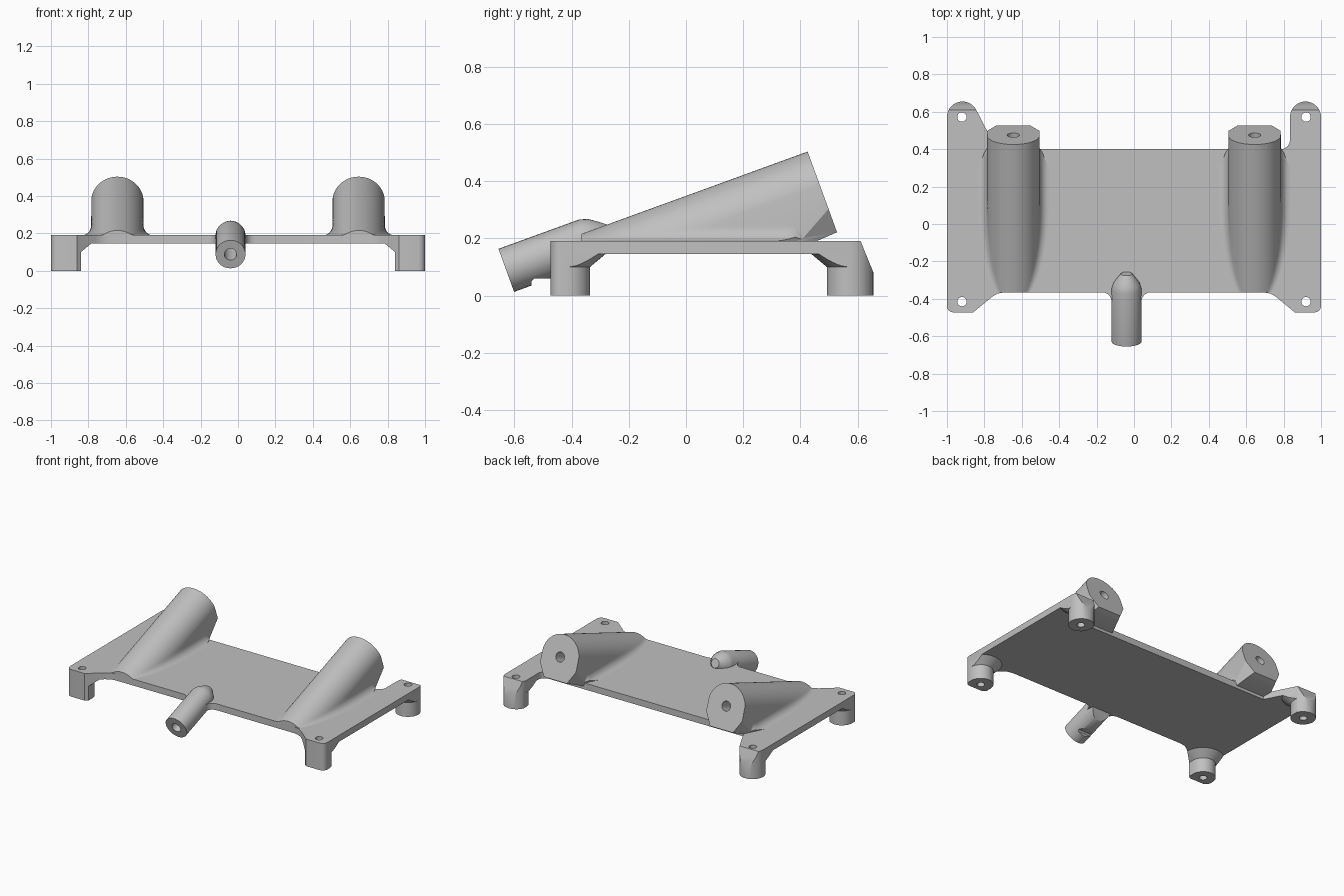
import bpy, bmesh
from math import sin, cos, pi, asin, radians, tan
from mathutils import Vector

if "Cube" in bpy.data.objects:
    bpy.data.objects.remove(bpy.data.objects["Cube"])

grey = bpy.data.materials.new("light_grey")
grey.use_nodes = True
grey.diffuse_color = (0.53, 0.53, 0.53, 1)
grey.node_tree.nodes["Principled BSDF"].inputs["Base Color"].default_value = grey.diffuse_color

TILT = radians(20)
AXIS = Vector((0, cos(TILT), sin(TILT)))
BOTTOM, TOP = 0.145, 0.19


def loft(name, rings, cuts=()):
    """Skin closed rings, cap both ends, then trim by (point, normal) planes."""
    bm = bmesh.new()
    vs = [[bm.verts.new(p) for p in ring] for ring in rings]
    for a, b in zip(vs, vs[1:]):
        for i in range(len(a)):
            j = (i + 1) % len(a)
            bm.faces.new((a[i], a[j], b[j], b[i]))
    bm.faces.new(vs[0])
    bm.faces.new(vs[-1])
    for point, normal in cuts:
        bmesh.ops.bisect_plane(bm, geom=bm.verts[:] + bm.edges[:] + bm.faces[:],
                               plane_co=point, plane_no=normal, clear_outer=True)
        bmesh.ops.holes_fill(bm, edges=[e for e in bm.edges if e.is_boundary], sides=0)
    bmesh.ops.recalc_face_normals(bm, faces=bm.faces)
    mesh = bpy.data.meshes.new(name)
    bm.to_mesh(mesh)
    bm.free()
    obj = bpy.data.objects.new(name, mesh)
    bpy.context.collection.objects.link(obj)
    mesh.materials.append(grey)
    return obj


def circle(centre, r, direction, n=32):
    rot = Vector(direction).to_track_quat('Z', 'Y').to_matrix()
    return [Vector(centre) + rot @ Vector((r * cos(2 * pi * i / n), r * sin(2 * pi * i / n), 0))
            for i in range(n)]


def rod(name, start, end, r):
    d = Vector(end) - Vector(start)
    return loft(name, [circle(start, r, d), circle(end, r, d)])


def side_prism(name, points, half_width):
    return loft(name, [[(x, y, z) for y, z in points] for x in (-half_width, half_width)])


def combine(obj, cutter, operation):
    """Apply a boolean and discard its cutter."""
    cutter.hide_render = True
    mod = obj.modifiers.new("cut", 'BOOLEAN')
    mod.operation, mod.solver, mod.object = operation, 'EXACT', cutter
    bpy.context.view_layer.objects.active = obj
    bpy.ops.object.modifier_apply(modifier=mod.name)
    bpy.data.objects.remove(cutter)


def finish(obj):
    bpy.ops.object.select_all(action='DESELECT')
    obj.select_set(True)
    bpy.context.view_layer.objects.active = obj
    bpy.ops.object.shade_smooth_by_angle(angle=radians(32))


def arc(cx, cy, r, a0, a1, n=14):
    return [(cx + r * cos(radians(a0 + (a1 - a0) * i / n)),
             cy + r * sin(radians(a0 + (a1 - a0) * i / n))) for i in range(n + 1)]


# Plate outline
corner = [(0.69, -0.365), (0.73, -0.372), (0.76, -0.39), (0.86, -0.473)]
corner += arc(0.965, -0.438, 0.035, -90, 0, 4)
outline = [(-x, y) for x, y in reversed(corner)]
outline += arc(-0.17, -0.415, 0.05, 90, 0, 6) + arc(0.09, -0.415, 0.05, 180, 90, 6)
outline += corner + arc(0.917, 0.572, 0.083, 0, 180)
outline += arc(0.784, 0.45, 0.05, 0, -90, 6)
outline += [(-0.735, 0.4)] + arc(-0.917, 0.572, 0.083, 28, 180)


def plate_prism(name, z0, z1):
    """Plate outline with the back tabs sloped off."""
    obj = loft(name, [[(x, y, z) for x, y in outline] for z in (z0, z1)])
    wedge = [(0.606, 0.2), (0.655, 0.08), (0.8, 0.08), (0.8, 0.2)]
    combine(obj, side_prism("wedge", wedge, 1.2), 'DIFFERENCE')
    return obj


plate = plate_prism("base_plate", BOTTOM, TOP)

# Legs with flared tops and screw holes
for side, x in (("left", 0.92), ("right", -0.92)):
    for end, y, s in (("front", -0.415, -1), ("back", 0.572, 1)):
        r = 0.08
        ring = arc(0, 0, r, 0, 180, 20) + [(-r, -0.1), (r, -0.1)]
        rings = [[(x + px * k, y - s * py * k, z) for px, py in ring]
                 for z, k in ((0, 1), (0.1, 1), (BOTTOM + 0.005, 1.75))]
        leg = loft(f"{end}_{side}_leg", rings)
        combine(leg, plate_prism("trim", -0.1, BOTTOM), 'INTERSECT')
        for part in (leg, plate):
            combine(part, rod("hole", (x, y, -0.1), (x, y, 0.3), 0.025), 'DIFFERENCE')
        finish(leg)
finish(plate)


# Sloping support tubes, blended into the plate
def tube_section(cx, y):
    R, k = 0.14, 1 / cos(TILT)
    r = 0.05 if y < 0.39 else 0.004
    d = (0.503 + (y - 0.425) * tan(TILT) - TOP) / k - R
    a = asin(max(0, (r - d) / (R + r)))
    X = (R + r) * cos(a)
    half = [(X, -0.025)]
    for i in range(9):
        t = 1.5 * pi - (0.5 * pi - a) * i / 8
        half.append((X + r * cos(t), r + r * sin(t)))
    for i in range(1, 15):
        t = a + (pi / 2 - a) * i / 14
        half.append((R * cos(t), d + R * sin(t)))
    full = half + [(-px, pz) for px, pz in reversed(half[:-1])]
    return [(cx + px, y, TOP + pz * k) for px, pz in full]


stations = [-0.365 + 0.745 * i / 24 for i in range(25)] + [0.41, 0.56]
for side, x in (("left", 0.645), ("right", -0.645)):
    end_face = ((0, 0.425, 0.503), AXIS)
    underside = ((0, 0.525, 0.22), (0, 0.4, -0.92))
    bevels = [((x + s * 0.14, 0.4, 0.19), (s * 1.09, 0.55, -0.475)) for s in (-1, 1)]
    tube = loft(f"{side}_support_tube", [tube_section(x, y) for y in stations],
                [end_face, underside] + bevels)
    mouth = Vector((x, 0.476, 0.365))
    combine(tube, rod("bore", mouth - AXIS * 0.25, mouth + AXIS * 0.1, 0.033), 'DIFFERENCE')
    finish(tube)

# Small front tube with tapered rear and flattened underside
nose = Vector((-0.04, -0.628, 0.088))
rings = [circle(nose + AXIS * t, r, AXIS)
         for t, r in ((0, 0.08), (0.3, 0.08), (0.33, 0.071), (0.36, 0.05), (0.385, 0.03))]
front_tube = loft("front_tube", rings)
side_shape = [(-0.8, 0.4), (-0.8, -0.1), (-0.54, -0.1), (-0.54, 0.05), (-0.53, 0.06),
              (-0.46, 0.06), (-0.4, 0.09), (-0.365, BOTTOM), (-0.1, BOTTOM), (-0.1, 0.4)]
combine(front_tube, side_prism("trim", side_shape, 0.3), 'INTERSECT')
combine(front_tube, rod("bore", nose - AXIS * 0.1, nose + AXIS * 0.22, 0.033), 'DIFFERENCE')
finish(front_tube)
